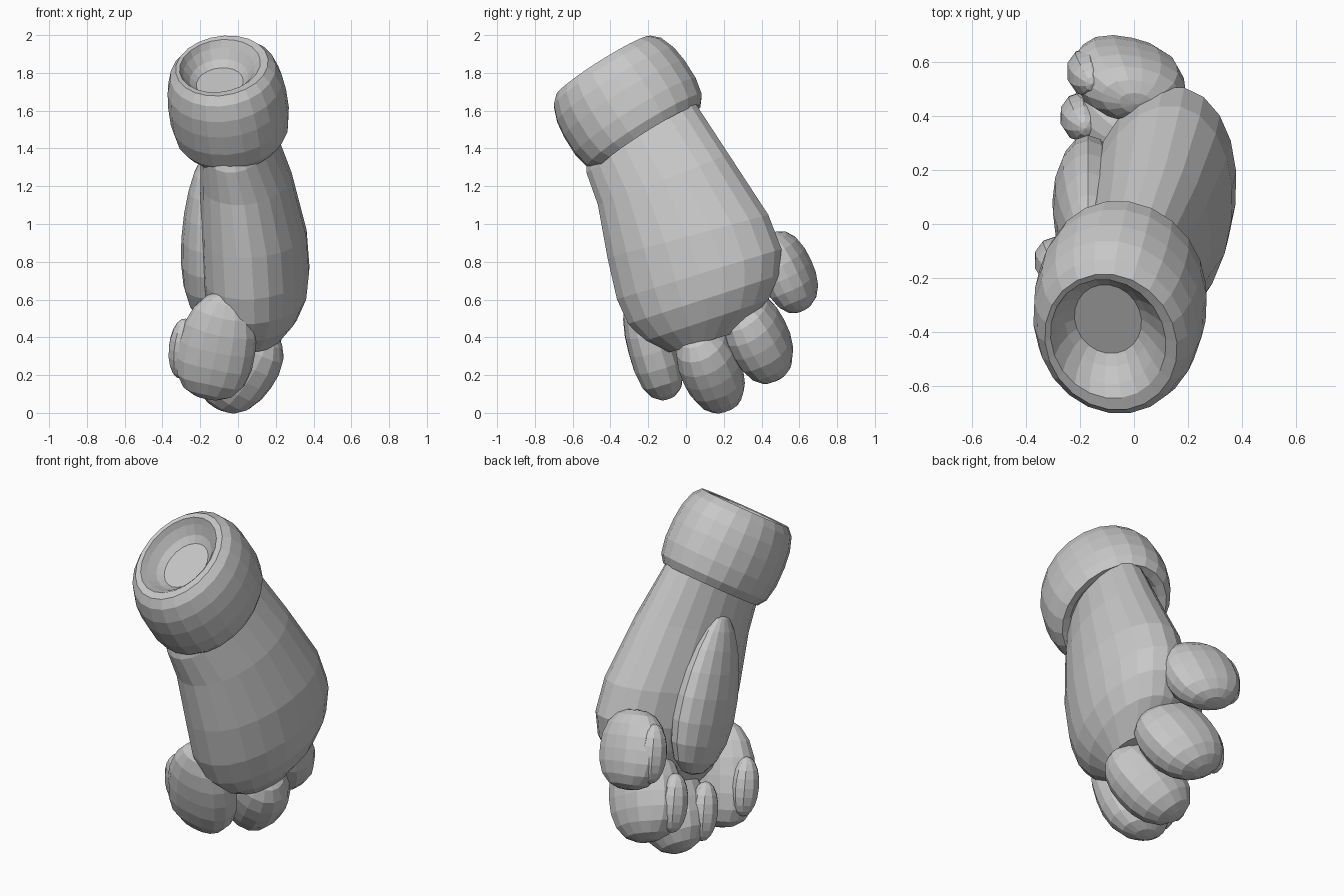
import bpy, bmesh, math
from math import sin, cos, pi, radians
from mathutils import Vector, Matrix

cube = bpy.data.objects.get("Cube")
if cube:
    bpy.data.objects.remove(cube, do_unlink=True)

grey = bpy.data.materials.new("plain_grey")
grey.use_nodes = True
tone = (0.58, 0.58, 0.58, 1)
grey.diffuse_color = tone
grey.node_tree.nodes["Principled BSDF"].inputs["Base Color"].default_value = tone


def finish(name, bm):
    bmesh.ops.recalc_face_normals(bm, faces=bm.faces)
    mesh = bpy.data.meshes.new(name)
    bm.to_mesh(mesh)
    bm.free()
    mesh.materials.append(grey)
    obj = bpy.data.objects.new(name, mesh)
    bpy.context.collection.objects.link(obj)
    return obj


def loft(name, rings):
    """Bridge equal rings of points and close both ends."""
    bm = bmesh.new()
    loops = [[bm.verts.new(p) for p in ring] for ring in rings]
    n = len(loops[0])
    for a, b in zip(loops, loops[1:]):
        for i in range(n):
            j = (i + 1) % n
            bm.faces.new((a[i], a[j], b[j], b[i]))
    for ring in (loops[0], loops[-1]):
        cap = bm.faces.new(ring)
        bmesh.ops.poke(bm, faces=[cap])
    return finish(name, bm)


def section(front, back, x0, x1, n=22, skew=0.18):
    """Skewed ellipse spanning a front and a back (y, z) point, and x0 to x1."""
    f, b = Vector((0, *front)), Vector((0, *back))
    mid, half = (f + b) / 2, (b - f) / 2
    cx, rx = (x0 + x1) / 2, (x1 - x0) / 2
    angles = [2 * pi * i / n for i in range(n)]
    return [mid + half * sin(a) + Vector((cx + rx * cos(a - skew), 0, 0))
            for a in angles]


def lobe(name, centre, size, turn, taper=0, segs=16, power=2.4):
    """Blunt egg turned by x, y, z degrees; taper narrows its upper end."""
    bm = bmesh.new()
    bmesh.ops.create_uvsphere(bm, u_segments=segs, v_segments=10, radius=1)
    for v in bm.verts:
        v.co /= sum(abs(c) ** power for c in v.co) ** (1 / power)
        k = 1 - taper * v.co.z
        v.co.x *= k
        v.co.y *= k
    x, y, z = (radians(a) for a in turn)
    place = (Matrix.Translation(centre) @ Matrix.Rotation(z, 4, 'Z')
             @ Matrix.Rotation(y, 4, 'Y') @ Matrix.Rotation(x, 4, 'X')
             @ Matrix.Diagonal((*size, 1)))
    bmesh.ops.transform(bm, matrix=place, verts=bm.verts)
    return finish(name, bm)


# Forearm widening into the hand
loft("arm", [section(*s) for s in (
    ((-0.52, 1.45), (-0.06, 1.74), -0.2, 0.15),
    ((-0.53, 1.27), (0.04, 1.66), -0.2, 0.19),
    ((-0.47, 1.10), (0.23, 1.37), -0.2, 0.285),
    ((-0.42, 0.82), (0.44, 1.05), -0.2, 0.365),
    ((-0.37, 0.60), (0.51, 0.87), -0.19, 0.38),
    ((-0.31, 0.47), (0.495, 0.73), -0.17, 0.365),
    ((-0.22, 0.38), (0.44, 0.60), -0.14, 0.315),
    ((-0.09, 0.32), (0.28, 0.43), -0.08, 0.22))])

# Thick rounded cuff with a bowl in its top:
# (radius factor, height along axis, sideways shift)
cuff_frame = (Matrix.Translation((-0.055, -0.315, 1.645))
              @ Matrix.Rotation(radians(-9), 4, 'Y')
              @ Matrix.Rotation(radians(32), 4, 'X'))
profile = [(0.62, -0.17, 0), (0.74, -0.215, 0), (0.86, -0.225, 0),
           (0.96, -0.18, 0), (1.01, -0.09, 0), (1.01, 0.02, 0),
           (0.98, 0.11, 0), (0.9, 0.19, 0), (0.79, 0.23, 0),
           (0.69, 0.225, -0.01), (0.61, 0.19, -0.02),
           (0.5, 0.14, -0.025), (0.4, 0.11, -0.025)]
loft("cuff", [[cuff_frame @ Vector((0.313 * r * cos(2 * pi * i / 22) + shift,
                                    0.376 * r * sin(2 * pi * i / 22) - shift, h))
               for i in range(22)] for r, h, shift in profile])

# Palm cushion
lobe("palm_pad", (-0.17, 0.04, 0.925), (0.13, 0.235, 0.45), (19, 0, 0), 0.22, 16, 2)

# Fingers curling towards the palm side: centre, size, turn, taper
fingers = [
    ("first_finger", (-0.11, -0.18, 0.355), (0.205, 0.13, 0.295), (17, 12, 0), 0.1),
    ("second_finger", (0.01, 0.13, 0.245), (0.2, 0.16, 0.26), (20, 34, 0), -0.02),
    ("third_finger", (0.0, 0.38, 0.40), (0.225, 0.155, 0.25), (24, 26, -6), -0.02),
    ("fourth_finger", (-0.02, 0.535, 0.745), (0.21, 0.13, 0.22), (22, 14, -12), 0)]
for name, centre, size, turn, taper in fingers:
    lobe(name, centre, size, turn, taper)

# Small pad on the inner side of each finger
pads = [("first", (-0.29, -0.14, 0.34)), ("second", (-0.18, 0.09, 0.25)),
        ("third", (-0.195, 0.395, 0.42)), ("fourth", (-0.17, 0.56, 0.77))]
for name, centre in pads:
    lobe(name + "_finger_pad", centre, (0.08, 0.085, 0.165), (15, 5, 0), 0, 10, 2)
